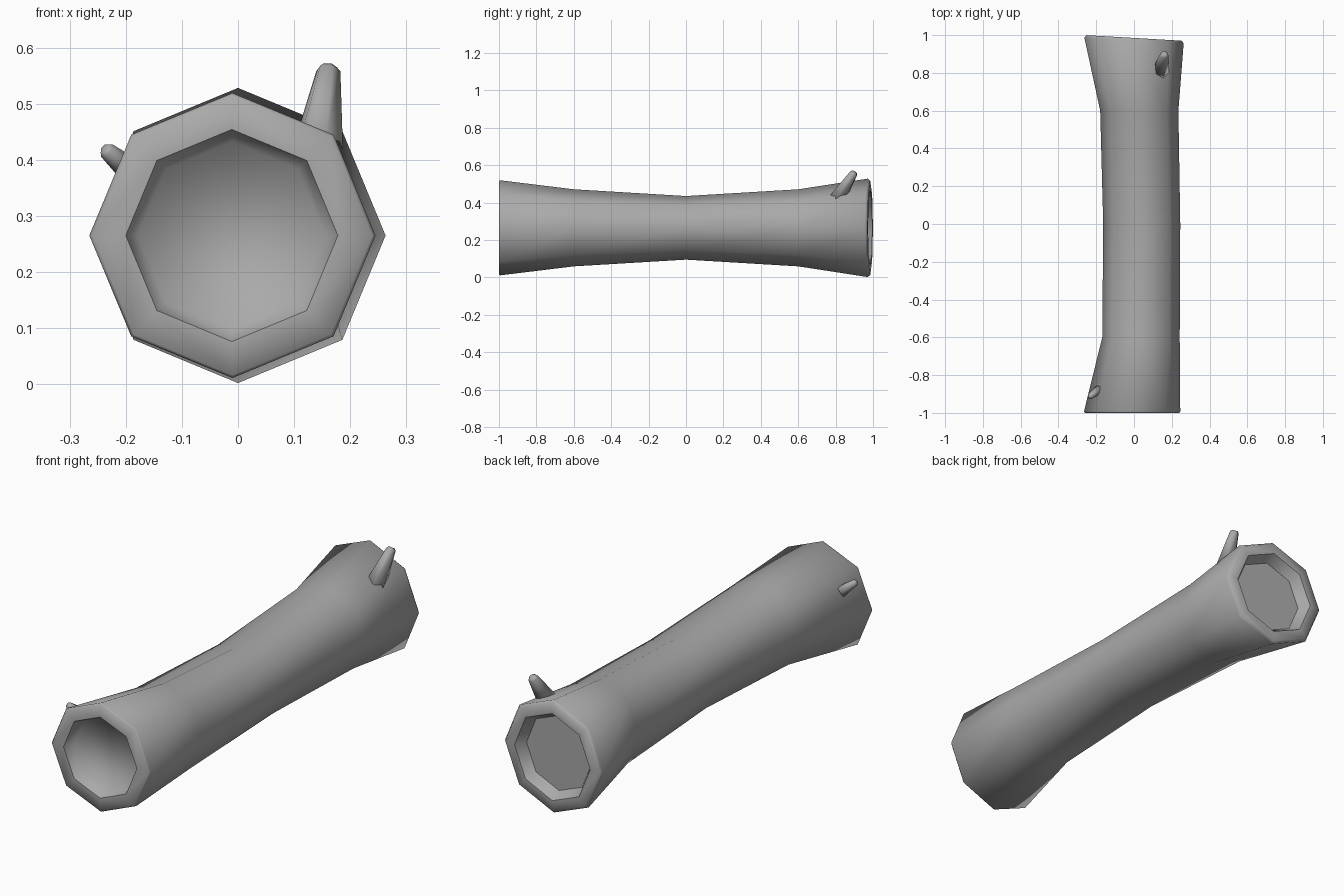
import bpy, bmesh, math
from mathutils import Vector

cube = bpy.data.objects.get("Cube")
if cube:
    bpy.data.objects.remove(cube, do_unlink=True)

mat = bpy.data.materials.new("plain grey")
mat.use_nodes = True
GREY = (0.4, 0.4, 0.4, 1)
mat.diffuse_color = GREY
mat.node_tree.nodes["Principled BSDF"].inputs["Base Color"].default_value = GREY


def finish(name, bm):
    bmesh.ops.recalc_face_normals(bm, faces=bm.faces)
    for f in bm.faces:
        f.smooth = True
    mesh = bpy.data.meshes.new(name)
    bm.to_mesh(mesh)
    bm.free()
    mesh.materials.append(mat)
    obj = bpy.data.objects.new(name, mesh)
    bpy.context.collection.objects.link(obj)
    return obj


def skin(bm, rings):
    for a, b in zip(rings, rings[1:]):
        n = len(a)
        for i in range(n):
            j = (i + 1) % n
            bm.faces.new((a[i], a[j], b[j], b[i]))
    bm.faces.new(rings[0])
    bm.faces.new(rings[-1])


# Hollow log: rings from the front floor, over the bark, to the back floor
# (y, centre x, x radius, z radius, sideways tilt, sharp edge)
Z = 0.265
TILT = -0.058
SECTIONS = [
    (-0.95, -0.011, 0.167, 0.167, 0, False),
    (-1.0, -0.011, 0.189, 0.189, 0, True),
    (-1.0, -0.01, 0.249, 0.249, 0, False),
    (-0.993, -0.01, 0.255, 0.254, 0, False),
    (-0.6, 0.037, 0.205, 0.206, 0, False),
    (0.0, 0.041, 0.204, 0.17, 0, False),
    (0.6, 0.028, 0.207, 0.206, 0, False),
    (0.972, 0.0, 0.263, 0.263, TILT, False),
    (0.985, 0.0, 0.252, 0.252, TILT, False),
    (0.985, 0.0, 0.203, 0.203, TILT, True),
    (0.935, 0.0, 0.175, 0.175, TILT, True),
]
bm = bmesh.new()
rings = []
for y, cx, rx, rz, tilt, sharp in SECTIONS:
    ring = []
    for i in range(8):
        a = math.tau * i / 8
        x = cx + rx * math.cos(a)
        ring.append(bm.verts.new((x, y + tilt * x, Z + rz * math.sin(a))))
    rings.append(ring)
skin(bm, rings)
for ring, section in zip(rings, SECTIONS):
    if section[-1]:
        for i in range(8):
            bm.edges.get((ring[i - 1], ring[i])).smooth = False
finish("hollow_log", bm)


# Broken branch stubs: tapered six-sided pegs with a chamfered tip
def branch(name, base, tip, r_base, r_tip):
    base, tip = Vector(base), Vector(tip)
    axis = tip - base
    turn = axis.to_track_quat("Z", "Y")
    chamfer = r_tip * 0.4 / axis.length
    bm = bmesh.new()
    rings = []
    for t, r in ((0, r_base), (1 - chamfer, r_tip), (1, r_tip * 0.65)):
        rings.append([bm.verts.new(base + axis * t + turn @ Vector(
            (r * math.cos(k * math.tau / 6), r * math.sin(k * math.tau / 6), 0)))
            for k in range(6)])
    skin(bm, rings)
    finish(name, bm)


branch("large_branch_stub", (0.142, 0.81, 0.42), (0.162, 0.902, 0.565), 0.046, 0.022)
branch("small_branch_stub", (-0.185, -0.875, 0.375), (-0.238, -0.918, 0.42), 0.025, 0.015)
